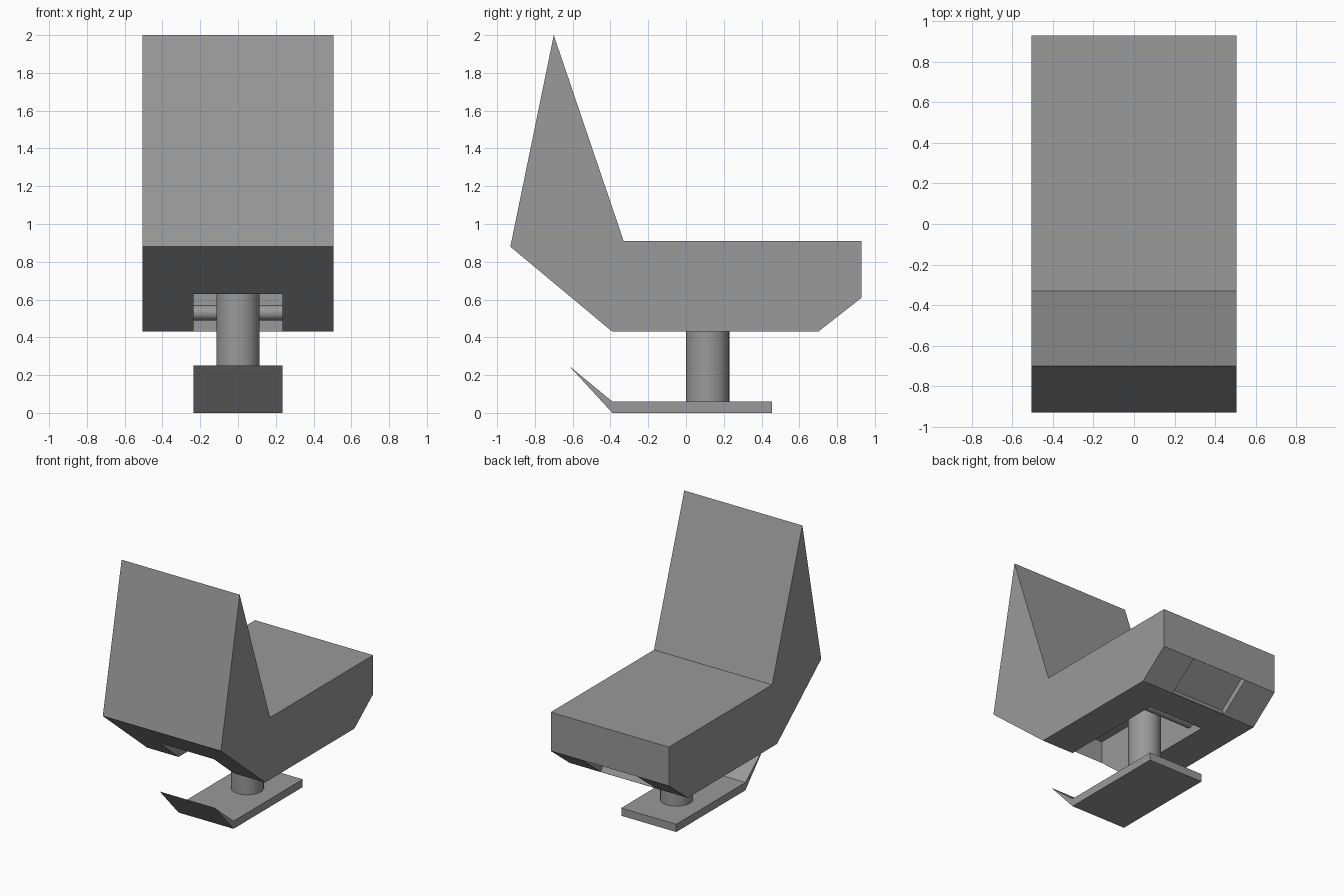
import bpy, bmesh, math
from mathutils import Vector

cube = bpy.data.objects.get("Cube")
if cube:
    bpy.data.objects.remove(cube, do_unlink=True)

grey = bpy.data.materials.new("mid_grey")
grey.use_nodes = True
grey.diffuse_color = (0.32, 0.32, 0.32, 1)
grey.node_tree.nodes["Principled BSDF"].inputs["Base Color"].default_value = (0.32, 0.32, 0.32, 1)


def extrude_profile(name, points, half_width):
    """Side outline given as (y, z), extruded along x."""
    bm = bmesh.new()
    face = bm.faces.new([bm.verts.new((-half_width, y, z)) for y, z in points])
    grown = bmesh.ops.extrude_face_region(bm, geom=[face])["geom"]
    verts = [g for g in grown if isinstance(g, bmesh.types.BMVert)]
    bmesh.ops.translate(bm, verts=verts, vec=(2 * half_width, 0, 0))
    bmesh.ops.recalc_face_normals(bm, faces=bm.faces)
    mesh = bpy.data.meshes.new(name)
    bm.to_mesh(mesh)
    bm.free()
    mesh.materials.append(grey)
    obj = bpy.data.objects.new(name, mesh)
    bpy.context.collection.objects.link(obj)
    return obj


def cut(target, cutter):
    mod = target.modifiers.new(cutter.name, "BOOLEAN")
    mod.operation = "DIFFERENCE"
    mod.solver = "EXACT"
    mod.object = cutter
    cutter.hide_render = True
    cutter.hide_set(True)


def cylinder(name, radius, start, end):
    start, end = Vector(start), Vector(end)
    axis = end - start
    bpy.ops.mesh.primitive_cylinder_add(
        vertices=32, radius=radius, depth=axis.length, location=(start + end) / 2,
        rotation=axis.to_track_quat("Z", "Y").to_euler())
    obj = bpy.context.object
    obj.name = name
    obj.data.materials.append(grey)
    bpy.ops.object.shade_smooth_by_angle(angle=math.radians(40))
    return obj


# Seat and wedge backrest in one solid
seat = extrude_profile("seat", [
    (-0.39, 0.43), (0.70, 0.43), (0.93, 0.61), (0.93, 0.91),
    (-0.33, 0.91), (-0.70, 2.0), (-0.93, 0.88)], 0.505)

# Hollow under the seat, open through the front slope
hollow = extrude_profile("hollow_cutter", [
    (-0.63, 0.3), (0.455, 0.3), (0.455, 0.8), (-0.63, 0.8)], 0.235)
cut(seat, hollow)

# Shallow pocket in the rear slope
pocket = extrude_profile("pocket_cutter", [
    (0.72, 0.40), (0.96, 0.588), (0.89, 0.64), (0.68, 0.476)], 0.235)
cut(seat, pocket)

# Pedestal and pivot rod
cylinder("post", 0.115, (0, 0.115, 0.05), (0, 0.115, 0.81))
cylinder("pivot_rod", 0.04, (-0.24, 0.33, 0.53), (0.24, 0.33, 0.53))

# Base plate with a pointed, upturned footrest
extrude_profile("base_plate", [
    (-0.39, 0), (0.455, 0), (0.455, 0.06), (-0.39, 0.06)], 0.235)
extrude_profile("footrest", [
    (-0.39, 0), (-0.39, 0.06), (-0.62, 0.25)], 0.235)
